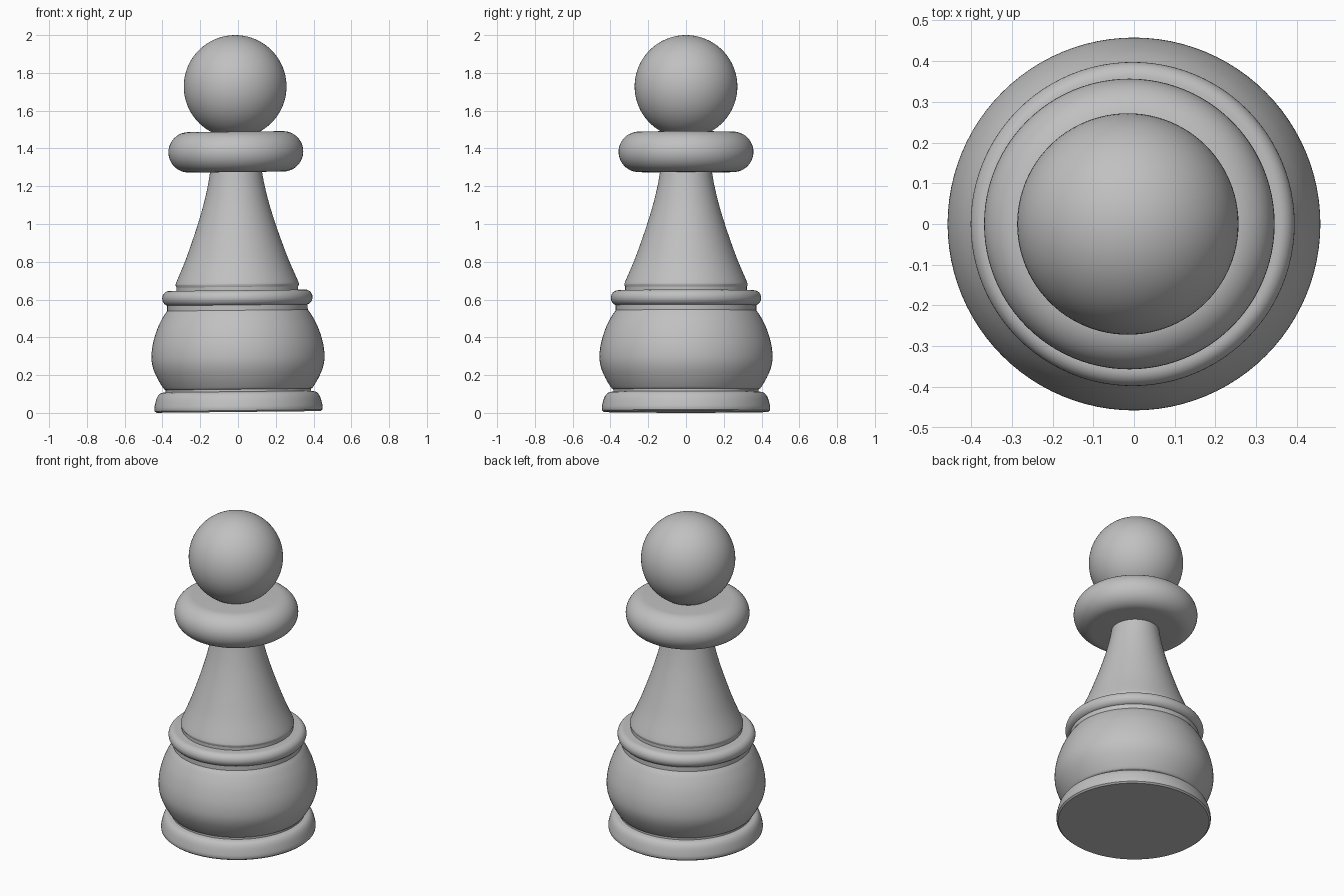
import bpy, math
from mathutils import Matrix, Vector

cube = bpy.data.objects.get("Cube")
if cube:
    bpy.data.objects.remove(cube, do_unlink=True)

grey = bpy.data.materials.new("plain_grey")
grey.use_nodes = True
COLOUR = (0.53, 0.53, 0.53, 1)
grey.diffuse_color = COLOUR
grey.node_tree.nodes["Principled BSDF"].inputs["Base Color"].default_value = COLOUR

# The whole piece leans very slightly towards -x
LEAN = Matrix.Translation((0.003, 0, 0.005)) @ Matrix.Rotation(-0.0105, 4, 'Y')
SEGMENTS = 96


def smooth_path(points, steps=5):
    """Rounded curve through the (radius, height) points."""
    p = [Vector(q) for q in points]
    p = [2 * p[0] - p[1]] + p + [2 * p[-1] - p[-2]]
    path = []
    for a, b, c, d in zip(p, p[1:], p[2:], p[3:]):
        for i in range(steps):
            t = i / steps
            path.append(b + 0.5 * t * (c - a + t * (2*a - 5*b + 4*c - d + t * (3*(b - c) + d - a))))
    return path + [p[-2]]


def arc(centre_r, centre_z, width, height, steps=16):
    """Half ellipse bulging outwards, from bottom to top."""
    angles = [math.pi * (i / steps - 0.5) for i in range(steps + 1)]
    return [(centre_r + width * math.cos(a), centre_z + height * math.sin(a)) for a in angles]


def finish(obj, name):
    obj.name = name
    obj.data.materials.append(grey)
    obj.matrix_world = LEAN @ obj.matrix_world
    bpy.ops.object.select_all(action='DESELECT')
    obj.select_set(True)
    bpy.context.view_layer.objects.active = obj
    bpy.ops.object.shade_smooth_by_angle(angle=math.radians(35))


def lathe(name, profile):
    """Spin a profile about z and close both ends with flat caps."""
    verts, faces = [], []
    for r, z in profile:
        for s in range(SEGMENTS):
            a = 2 * math.pi * s / SEGMENTS
            verts.append((r * math.cos(a), r * math.sin(a), z))
    for k in range(len(profile) - 1):
        for s in range(SEGMENTS):
            n = (s + 1) % SEGMENTS
            i, j = k * SEGMENTS, (k + 1) * SEGMENTS
            faces.append((i + s, i + n, j + n, j + s))
    faces.append(tuple(reversed(range(SEGMENTS))))
    last = (len(profile) - 1) * SEGMENTS
    faces.append(tuple(range(last, last + SEGMENTS)))
    mesh = bpy.data.meshes.new(name)
    mesh.from_pydata(verts, [], faces)
    obj = bpy.data.objects.new(name, mesh)
    bpy.context.collection.objects.link(obj)
    finish(obj, name)


# Foot with rounded shoulder
lathe("foot", [(0.435, 0)] + smooth_path(
    [(0.444, 0.008), (0.445, 0.03), (0.433, 0.075), (0.415, 0.1), (0.39, 0.108)]))

# Groove between foot and body
lathe("foot_groove", [(0.385, 0.1), (0.385, 0.13)])

# Bulbous body
lathe("body", smooth_path(
    [(0.385, 0.12), (0.397, 0.13), (0.427, 0.18), (0.45, 0.235), (0.458, 0.29),
     (0.451, 0.36), (0.427, 0.44), (0.395, 0.505), (0.372, 0.538)]))

# Waist band, rounded ring and step under the skirt
lathe("waist_band", [(0.372, 0.53), (0.372, 0.57)])
lathe("waist_ring", arc(0.36, 0.604, 0.038, 0.04))
lathe("skirt_step", [(0.322, 0.63), (0.322, 0.665)])

# Concave tapering stem
lathe("stem", [(0.322, 0.662)] + smooth_path(
    [(0.326, 0.67), (0.322, 0.69), (0.275, 0.8), (0.238, 0.9), (0.204, 1.0),
     (0.174, 1.1), (0.15, 1.2), (0.136, 1.28)]))

# Rounded collar
lathe("collar", arc(0.25, 1.377, 0.107, 0.107, 24))

# Ball head
bpy.ops.mesh.primitive_uv_sphere_add(segments=SEGMENTS, ring_count=48, radius=0.272,
                                     location=(0, 0, 1.723))
finish(bpy.context.object, "head")
